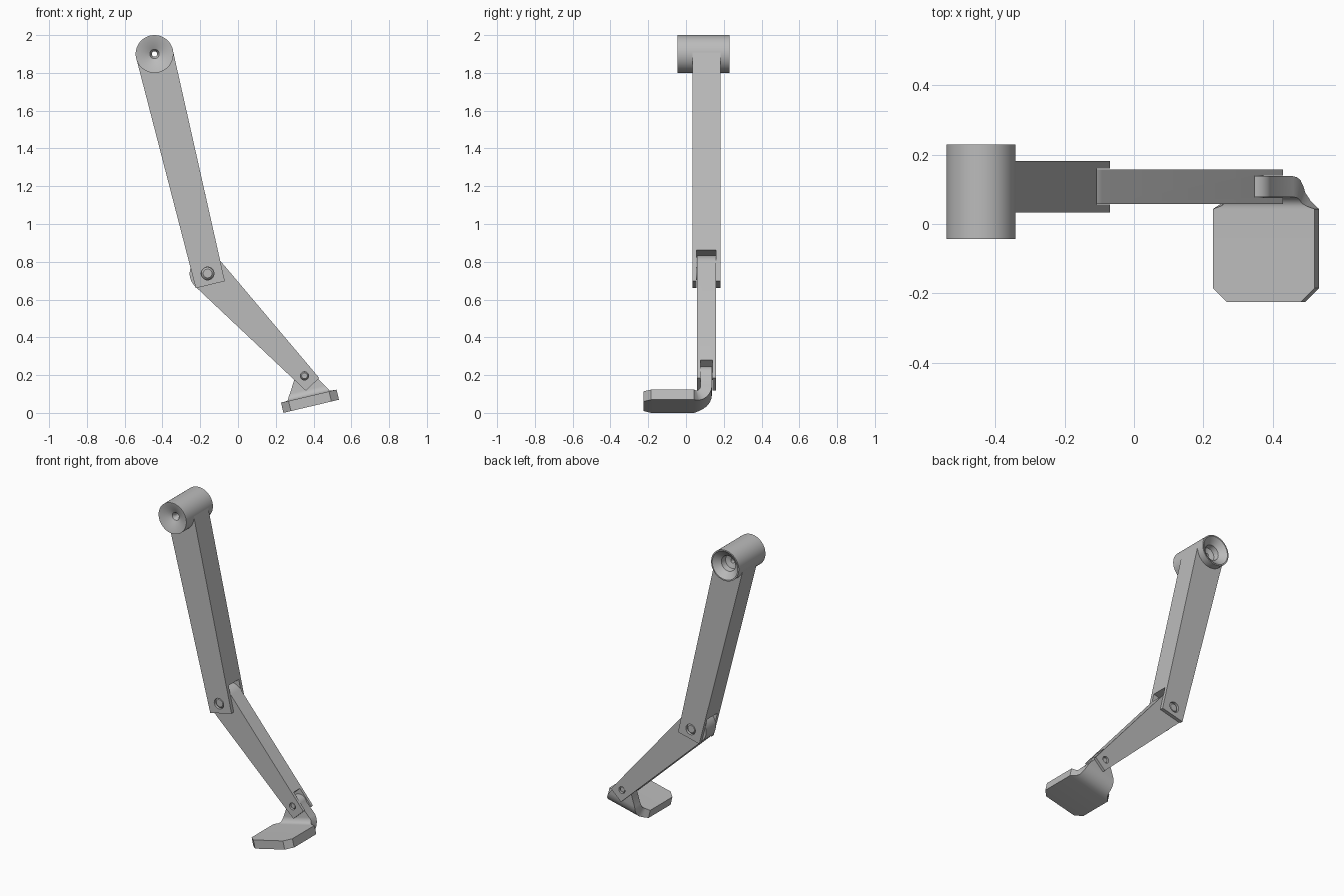
import bpy, bmesh
from math import sin, cos, pi, radians, atan2, hypot
from mathutils import Matrix, Vector

if "Cube" in bpy.data.objects:
    bpy.data.objects.remove(bpy.data.objects["Cube"])

grey = bpy.data.materials.new("plain grey")
grey.use_nodes = True
grey.diffuse_color = (0.5, 0.5, 0.5, 1)
grey.node_tree.nodes["Principled BSDF"].inputs["Base Color"].default_value = (0.5, 0.5, 0.5, 1)

HIP, KNEE, ANKLE = (-0.442, 1.90), (-0.161, 0.738), (0.352, 0.196)
MID_Y = 0.108  # centre plane of the leg


def finish(name, bm):
    bmesh.ops.recalc_face_normals(bm, faces=bm.faces)
    mesh = bpy.data.meshes.new(name)
    bm.to_mesh(mesh)
    bm.free()
    obj = bpy.data.objects.new(name, mesh)
    bpy.context.collection.objects.link(obj)
    mesh.materials.append(grey)
    return obj


def smooth(obj):
    bpy.ops.object.select_all(action='DESELECT')
    obj.select_set(True)
    bpy.context.view_layer.objects.active = obj
    bpy.ops.object.shade_smooth_by_angle(angle=radians(30))


def frame(a, b):
    """Map (along, across) from joint a towards joint b to (x, z)."""
    length = hypot(b[0] - a[0], b[1] - a[1])
    dx, dz = (b[0] - a[0]) / length, (b[1] - a[1]) / length
    return length, lambda s, c: (a[0] + s * dx - c * dz, a[1] + s * dz + c * dx)


def prism(name, points, y0, y1):
    bm = bmesh.new()
    face = bm.faces.new([bm.verts.new((x, y0, z)) for x, z in points])
    new = bmesh.ops.extrude_face_region(bm, geom=[face])["geom"]
    bmesh.ops.translate(bm, vec=(0, y1 - y0, 0),
                        verts=[v for v in new if isinstance(v, bmesh.types.BMVert)])
    return finish(name, bm)


def circle(centre, r, n=32):
    return [(centre[0] + r * cos(2 * pi * i / n), centre[1] + r * sin(2 * pi * i / n))
            for i in range(n)]


def cut(obj, cutter):
    mod = obj.modifiers.new("cut", 'BOOLEAN')
    mod.operation, mod.solver, mod.object = 'DIFFERENCE', 'EXACT', cutter
    bpy.context.view_layer.objects.active = obj
    obj.select_set(True)
    bpy.ops.object.modifier_apply(modifier=mod.name)
    bpy.data.objects.remove(cutter)


def lathe(name, profile, centre, closed, steps=64):
    """Turn a (radius, y) profile about the y axis through a joint."""
    bm = bmesh.new()
    verts = [bm.verts.new((r, y, 0)) for r, y in profile]
    edges = [bm.edges.new(p) for p in zip(verts, verts[1:])]
    if closed:
        edges.append(bm.edges.new((verts[-1], verts[0])))
    bmesh.ops.spin(bm, geom=verts + edges, cent=(0, 0, 0), axis=(0, 1, 0),
                   angle=2 * pi, steps=steps)
    bmesh.ops.remove_doubles(bm, verts=bm.verts, dist=1e-5)
    bmesh.ops.translate(bm, vec=(centre[0], 0, centre[1]), verts=bm.verts)
    obj = finish(name, bm)
    smooth(obj)
    return obj


def pin(name, centre, r, half):
    """Joint pin with chamfered ends, sunk just below the fork faces."""
    tip = half - 0.006
    lathe(name, [(0, MID_Y - tip), (r * 0.7, MID_Y - tip), (r, MID_Y - tip + 0.01),
                 (r, MID_Y + tip - 0.01), (r * 0.7, MID_Y + tip), (0, MID_Y + tip)],
          centre, False, 32)


def fork(obj, at, slot_start, slot_half, centre, r):
    """Cut the fork slot and the pin hole of a link."""
    slot = [at(slot_start, -0.3), at(slot_start + 0.5, -0.3),
            at(slot_start + 0.5, 0.3), at(slot_start, 0.3)]
    cut(obj, prism("slot_cutter", slot, MID_Y - slot_half, MID_Y + slot_half))
    cut(obj, prism("hole_cutter", circle(centre, r), MID_Y - 0.3, MID_Y + 0.3))
    smooth(obj)


# Hip barrel, dished at both ends with a small through bore
lathe("hip_barrel", [(0.1, -0.044), (0.1, 0.23), (0.092, 0.23), (0.05, 0.195),
                     (0.045, 0.16), (0.014, 0.15), (0.014, 0.01), (0.025, -0.01),
                     (0.094, -0.044)], HIP, True)

# Thigh link, saddled onto the barrel, forked at the knee
reach, at = frame(HIP, KNEE)
end = reach + 0.061
saddle = [at(0.09 * cos(t), 0.09 * sin(t)) for t in [pi * (i / 16 - 0.5) for i in range(17)]]
thigh = prism("thigh", [at(0.01, -0.099)] + saddle + [at(0.01, 0.099), at(end, 0.079), at(end, -0.079)],
              MID_Y - 0.0745, MID_Y + 0.0745)
fork(thigh, at, reach - 0.108, 0.052, KNEE, 0.034)
pin("knee_pin", KNEE, 0.0335, 0.0745)

# Shin link, round at the knee, forked at the ankle
reach, at = frame(KNEE, ANKLE)
end = reach + 0.062
top = [at(-0.095 * cos(t), 0.095 * sin(t)) for t in [pi * (i / 24 - 0.5) for i in range(25)]]
shin = prism("shin", top + [at(end, 0.049), at(end, -0.049)], MID_Y - 0.05, MID_Y + 0.05)
fork(shin, at, reach - 0.064, 0.032, ANKLE, 0.022)
pin("ankle_pin", ANKLE, 0.0215, 0.05)

# Foot: chamfered sole bending up into a rounded ankle lug
# each station is (outer y, outer height, inner y, inner height, half width)
SOLE = 0.055
stations = [(y, 0, y, SOLE, w) for y, w in ((-0.225, 0.11), (-0.185, 0.151))]
widths = [0.151, 0.126, 0.113, 0.11, 0.107, 0.102, 0.095]
for i, w in enumerate(widths):
    t = radians(15 * i)
    stations.append((0.043 + 0.095 * sin(t), 0.09 - 0.09 * cos(t),
                     0.043 + 0.035 * sin(t), 0.09 - 0.035 * cos(t), w))
for deg in (0, 15, 30, 45, 60, 75, 86):
    h = 0.165 + 0.05 * sin(radians(deg))
    stations.append((0.138, h, 0.078, h, 0.05 * cos(radians(deg))))

bm = bmesh.new()
rings = [[bm.verts.new(p) for p in ((-w, oy, oh), (w, oy, oh), (w, iy, ih), (-w, iy, ih))]
         for oy, oh, iy, ih, w in stations]
for a, b in zip(rings, rings[1:]):
    for i in range(4):
        j = (i + 1) % 4
        bm.faces.new((a[i], a[j], b[j], b[i]))
bm.faces.new(rings[0])
bm.faces.new(rings[-1])
bm.transform(Matrix.Translation((0.3875, 0, 0.035)) @ Matrix.Rotation(radians(-13.3), 4, 'Y'))
smooth(finish("foot", bm))
